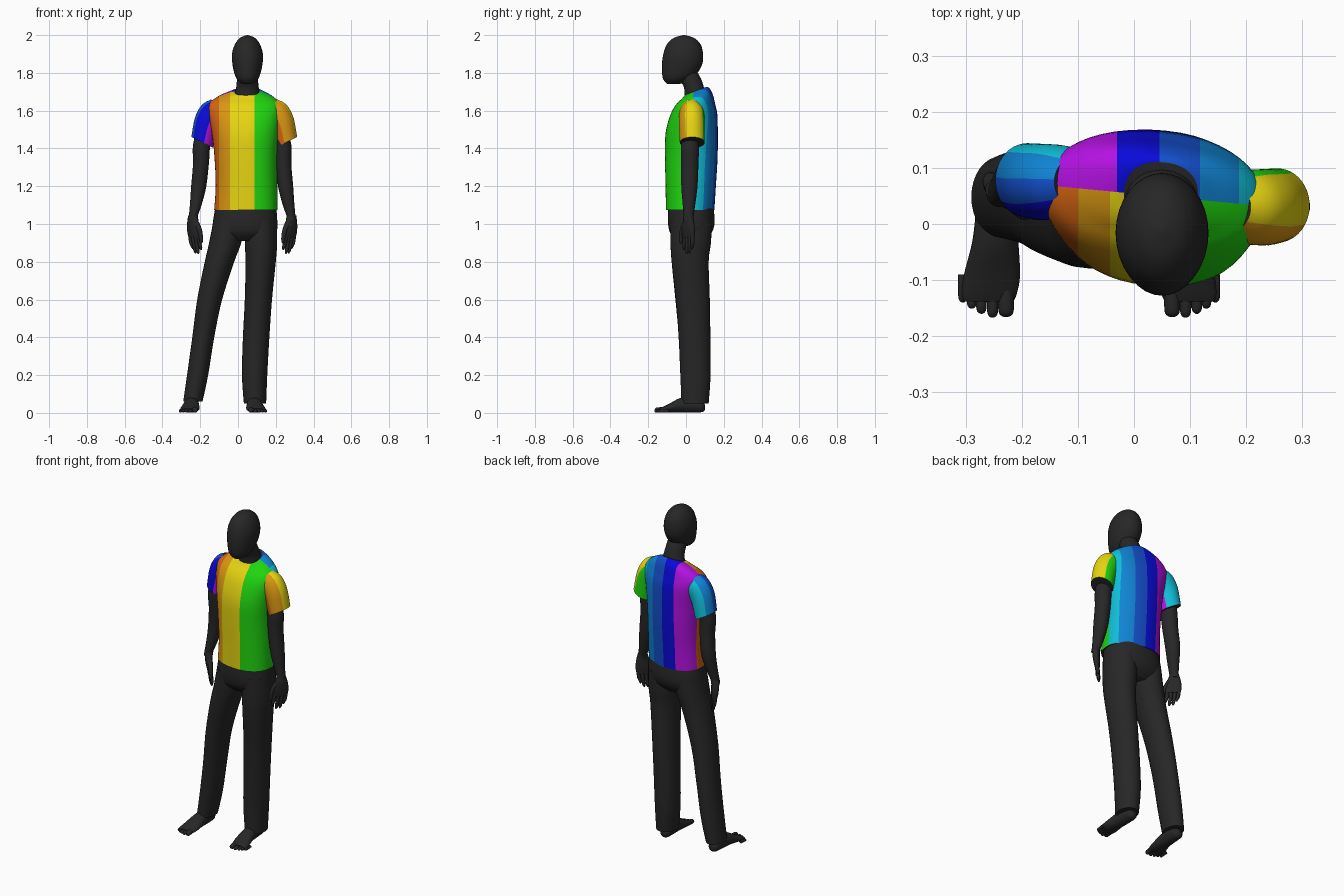
import bpy, bmesh, math
from mathutils import Vector

COLORS = {
    "charcoal": (0.02, 0.02, 0.02), "burnt_orange": (0.68, 0.13, 0.006),
    "amber": (0.70, 0.31, 0.006), "yellow": (0.82, 0.68, 0.006),
    "green": (0.014, 0.66, 0.005), "cyan": (0.005, 0.52, 0.68),
    "azure": (0.005, 0.23, 0.65), "blue": (0.007, 0.08, 0.62),
    "deep_blue": (0.003, 0.003, 0.72), "purple": (0.47, 0.006, 0.78),
}
NAMES = list(COLORS)
MATS = []
for key, c in COLORS.items():
    m = bpy.data.materials.new(key)
    m.diffuse_color = (*c, 1)
    MATS.append(m)


def smooth_rings(rings, steps):
    """Catmull-Rom interpolation of the ring parameters."""
    r = [tuple(a) + (0,) * (7 - len(a)) for a in rings]
    out = []
    for i in range(len(r) - 1):
        p0, p1, p2, p3 = r[max(i - 1, 0)], r[i], r[i + 1], r[min(i + 2, len(r) - 1)]
        for k in range(steps):
            t = k / steps
            out.append([0.5 * (2 * b + (c - a) * t + (2 * a - 5 * b + 4 * c - d) * t * t
                               + (3 * b - a - 3 * c + d) * t ** 3)
                        for a, b, c, d in zip(p0, p1, p2, p3)])
    return out + [list(r[-1])]


def loft(name, rings, n=32, steps=4, power=2.0, yaw=0.0, along_y=False, column=None, paint=None):
    """Rings are x, y, z, radius, radius, slope in x, slope in y."""
    bm = bmesh.new()
    rows = []
    for x, y, z, rx, ry, tx, ty in smooth_rings(rings, steps):
        row = []
        for k in range(n):
            a = 2 * math.pi * k / n
            c, s = math.cos(a), math.sin(a)
            u = rx * math.copysign(abs(c) ** (2 / power), c)
            v = ry * math.copysign(abs(s) ** (2 / power), s)
            dx = u * math.cos(yaw) - v * math.sin(yaw)
            dy = u * math.sin(yaw) + v * math.cos(yaw)
            p = (x + dx, y, z + dy) if along_y else (x + dx, y + dy, z + tx * u + ty * v)
            row.append(bm.verts.new(p))
        rows.append(row)
    for a, b in zip(rows, rows[1:]):
        for k in range(n):
            j = (k + 1) % n
            f = bm.faces.new((a[k], a[j], b[j], b[k]))
            f.material_index = NAMES.index(column((k + 0.5) * 360 / n)) if column else 0
    bm.faces.new(rows[0])
    bm.faces.new(rows[-1])
    bmesh.ops.recalc_face_normals(bm, faces=bm.faces[:])
    if paint:
        paint(bm)
    me = bpy.data.meshes.new(name)
    bm.to_mesh(me)
    bm.free()
    for m in MATS:
        me.materials.append(m)
    ob = bpy.data.objects.new(name, me)
    bpy.context.collection.objects.link(ob)
    return ob


# Head and neck
loft("head", [(.05, -.065, 1.742, .028, .035), (.05, -.05, 1.765, .055, .07),
              (.05, -.033, 1.80, .070, .094), (.05, -.020, 1.85, .080, .107),
              (.05, -.015, 1.90, .082, .105), (.05, -.012, 1.95, .067, .090),
              (.05, -.011, 1.985, .040, .054), (.05, -.011, 2.0, .004, .004)])
loft("neck", [(.047, .055, 1.66, .07, .062), (.05, .043, 1.72, .06, .053),
              (.05, .022, 1.77, .055, .057), (.05, 0, 1.82, .05, .05)])

# Shirt body: striped front and back, cut along the stripe borders
FRONT = [(-.10, "burnt_orange"), (-.043, "amber"), (.088, "yellow"), (9, "green")]
BACK = [(-.03, "purple"), (.045, "deep_blue"), (.118, "blue"), (.187, "azure"), (9, "cyan")]
SEAM_POINT, SEAM_NORMAL = Vector((0, .054, 0)), Vector((.096, 1, 0))


def paint_shirt(bm):
    planes = [((x, 0, 0), (1, 0, 0)) for x, _ in FRONT[:-1] + BACK[:-1]]
    for co, no in planes + [(SEAM_POINT, SEAM_NORMAL)]:
        bmesh.ops.bisect_plane(bm, geom=bm.verts[:] + bm.edges[:] + bm.faces[:],
                               plane_co=co, plane_no=no, dist=1e-5)
    for f in bm.faces:
        if f.material_index:
            c = f.calc_center_median()
            bands = FRONT if (c - SEAM_POINT).dot(SEAM_NORMAL) < 0 else BACK
            f.material_index = NAMES.index(next(n for lim, n in bands if c.x < lim))


loft("shirt_body", [
    (.042, .022, 1.075, .168, .127), (.045, .025, 1.20, .163, .132),
    (.042, .028, 1.35, .166, .138), (.040, .030, 1.48, .178, .137),
    (.036, .042, 1.58, .195, .122), (.034, .052, 1.635, .190, .100),
    (.038, .060, 1.675, .145, .080, 0, .15), (.045, .058, 1.70, .085, .065, 0, .3),
    (.048, .052, 1.702, .066, .058, 0, .4)],
    n=48, power=2.3, yaw=-.1, column=lambda a: "yellow", paint=paint_shirt)

# Sleeve colours by angle: 0 is outward, 90 is forward, 180 is inward
LEFT_BANDS = [(-50, "cyan"), (-5, "azure"), (35, "blue"), (100, "deep_blue"), (999, "purple")]
RIGHT_BANDS = [(-60, "green"), (30, "yellow"), (100, "amber"), (999, "burnt_orange")]


def sleeve_rule(side, bands):
    def rule(a):
        t = a - 180 if side < 0 else -a
        t = (t + 150) % 360 - 150
        return next(n for lim, n in bands if t < lim)
    return rule


for label, s, cy, bands in (("left", -1, .075, LEFT_BANDS), ("right", 1, .03, RIGHT_BANDS)):
    # Sleeve
    loft(label + "_sleeve", [
        (.033 + s * d, cy + e, z, rx, ry, s * t) for d, e, z, rx, ry, t in (
            (.223, .003, 1.432, .057, .066, .5), (.200, 0, 1.53, .060, .068, .6),
            (.163, 0, 1.59, .060, .065, .7), (.120, 0, 1.615, .055, .052, .8))],
        n=72, column=sleeve_rule(s, bands))
    # Arm
    ax = .028 if s < 0 else .016
    back = .018 if s < 0 else 0
    loft(label + "_arm", [
        (ax + s * d, cy + e, z, rx, ry) for d, e, z, rx, ry in (
            (.188, 0, 1.55, .045, .045), (.220, -.008, 1.42, .046, .048),
            (.224, -.010 + back / 2, 1.32, .042, .046), (.236, -.012 + back, 1.20, .040, .043),
            (.250, -.014 + back / 2, 1.11, .032, .034), (.264, -.016, 1.045, .024, .027),
            (.268, -.017, 1.02, .024, .028))], n=24)
    # Palm, turned so the thumb side points inward and forward
    turn = -s * math.radians(-45)
    wx, wy = -s * .707, -.707
    hx, hy = ax + s * .264, cy - .017
    loft(label + "_palm", [(hx + s * d, hy, z, r, w) for d, z, r, w in (
        (.003, 1.045, .022, .026), (.002, 1.00, .020, .038),
        (-.002, .96, .018, .044), (-.006, .925, .013, .041))], n=20, power=2.4,
        yaw=math.atan2(wy, wx) - math.pi / 2)
    # Fingers and thumb
    for i, tip in enumerate((.862, .842, .845, .868)):
        o = .031 - .0207 * i
        x, y = hx - s * .005 + wx * o, hy + wy * o
        loft(f"{label}_finger_{i + 1}", [
            (x, y, .945, .011, .011), (x - s * .004, y, .905, .0105, .0105),
            (x - s * .011, y - .002, tip + .015, .009, .009),
            (x - s * .014, y - .002, tip, .003, .003)], n=10, steps=3)
    loft(label + "_thumb", [
        (hx + wx * o, hy + wy * o, z, r, r) for o, z, r in (
            (.020, 1.01, .016), (.042, .975, .014), (.056, .935, .011),
            (.058, .905, .009), (.058, .897, .003))], n=12, steps=3)

# Trousers
loft("trouser_seat", [(.042, .024, 1.11, .158, .118), (.040, .027, 1.06, .165, .122),
                      (.037, .028, 1.0, .171, .123), (.034, .026, .95, .165, .108),
                      (.030, .025, .91, .10, .07)], n=40, power=2.3)
loft("left_trouser_leg", [
    (-.045, .027, 1.02, .085, .11), (-.068, .025, .90, .085, .105),
    (-.098, .022, .80, .078, .098), (-.150, .032, .60, .066, .088),
    (-.184, .045, .40, .058, .083), (-.214, .050, .20, .056, .079),
    (-.239, .048, .06, .051, .072)])
loft("right_trouser_leg", [
    (.125, .028, 1.02, .080, .11), (.122, .025, .90, .085, .107),
    (.120, .022, .80, .080, .098), (.108, .036, .60, .072, .090),
    (.096, .045, .40, .070, .084), (.088, .050, .20, .067, .080),
    (.090, .048, .05, .059, .072)])

# Bare feet with toes; s points to the outer side
for label, s, x0 in (("left", -1, -.243), ("right", 1, .083)):
    loft(label + "_foot", [
        (x0 + s * d, y, z, rx, rz) for d, y, z, rx, rz in (
            (0, .10, .030, .012, .014), (0, .085, .034, .030, .030),
            (.001, .03, .042, .037, .041), (.004, -.03, .040, .041, .039),
            (.010, -.09, .025, .050, .023), (.015, -.125, .017, .049, .014),
            (.016, -.138, .014, .044, .010))], n=24, along_y=True)
    for i, (o, tip, r) in enumerate(((-.030, -.166, .014), (-.006, -.167, .010),
                                     (.014, -.160, .0095), (.031, -.151, .009),
                                     (.047, -.140, .0085))):
        x = x0 + s * (.015 + o)
        loft(f"{label}_toe_{i + 1}", [
            (x, tip + .05, r + .003, r, r), (x, tip + .015, r + .001, r, r),
            (x, tip + .004, r, r * .75, r * .75), (x, tip, r, r * .2, r * .2)],
            n=12, steps=3, along_y=True)

# Smooth shading with sharp hems
for ob in bpy.context.collection.objects:
    ob.select_set(True)
    bpy.context.view_layer.objects.active = ob
bpy.ops.object.shade_smooth_by_angle(angle=math.radians(50))
